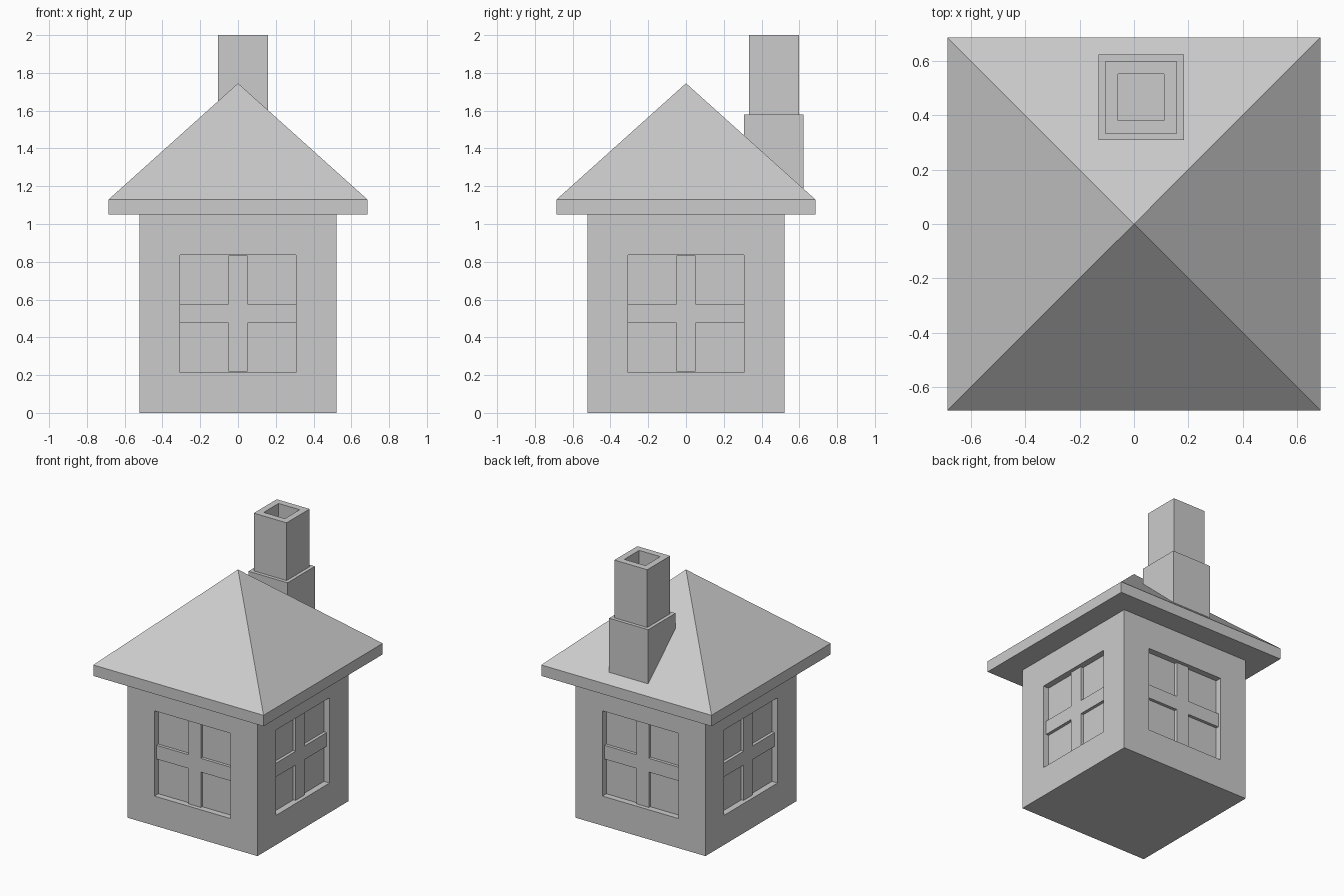
import bpy, bmesh
from math import pi
from mathutils import Matrix, Vector

if "Cube" in bpy.data.objects:
    bpy.data.objects.remove(bpy.data.objects["Cube"])


def box(bm, lo, hi):
    """Add an axis-aligned box to bm and return its faces."""
    lo, hi = Vector(lo), Vector(hi)
    mat = Matrix.Translation((lo + hi) / 2) @ Matrix.Diagonal((*(hi - lo), 1))
    verts = bmesh.ops.create_cube(bm, size=1, matrix=mat)["verts"]
    bm.normal_update()
    return list({f for v in verts for f in v.link_faces})


def facing_up(faces):
    return max(faces, key=lambda f: f.normal.z)


def inset(bm, face, width):
    bmesh.ops.inset_individual(bm, faces=[face], thickness=width, use_even_offset=True)
    bm.normal_update()
    return face


def push(bm, face, distance):
    """Extrude one face along its normal and return the moved face."""
    move = face.normal.copy() * distance
    new = bmesh.ops.extrude_discrete_faces(bm, faces=[face])["faces"][0]
    bmesh.ops.translate(bm, verts=new.verts[:], vec=move)
    bm.normal_update()
    return new


def finish(bm, name):
    mesh = bpy.data.meshes.new(name)
    bm.to_mesh(mesh)
    bm.free()
    obj = bpy.data.objects.new(name, mesh)
    bpy.context.collection.objects.link(obj)
    return obj


WALL, EAVE, RECESS, BAR = 0.522, 1.05, 0.045, 0.023

# Walls with one recessed window per side
bm = bmesh.new()
faces = box(bm, (-WALL, -WALL, 0), (WALL, WALL, EAVE))
for face in [f for f in faces if abs(f.normal.z) < 0.5]:
    push(bm, inset(bm, face, 0.215), -RECESS)
finish(bm, "walls")

# Cross-shaped window bars, set back from the wall face
w, h, mid = 0.05, 0.307, 0.526
plus = [(-w, -h), (w, -h), (w, -w), (h, -w), (h, w), (w, w),
        (w, h), (-w, h), (-w, w), (-h, w), (-h, -w), (-w, -w)]
for i, side in enumerate(("front", "right", "back", "left")):
    bm = bmesh.new()
    back = -WALL + RECESS
    face = bm.faces.new([bm.verts.new((x, back, mid + z)) for x, z in plus])
    bm.normal_update()
    push(bm, face, RECESS - BAR)
    bmesh.ops.rotate(bm, verts=bm.verts, matrix=Matrix.Rotation(i * pi / 2, 3, "Z"))
    finish(bm, side + "_window_bars")

# Pyramid roof on a thin eave slab
bm = bmesh.new()
faces = box(bm, (-0.685, -0.685, EAVE), (0.685, 0.685, 1.13))
tip = bmesh.ops.poke(bm, faces=[facing_up(faces)])["verts"][0]
tip.co.z = 1.745
finish(bm, "roof")

# Stepped chimney with a hollow flue
bm = bmesh.new()
cx, cy, r = 0.026, 0.465, 0.157
faces = box(bm, (cx - r, cy - r, 1.1), (cx + r, cy + r, 1.58))
top = push(bm, inset(bm, facing_up(faces), 0.025), 0.42)
push(bm, inset(bm, top, 0.047), -0.3)
finish(bm, "chimney")
